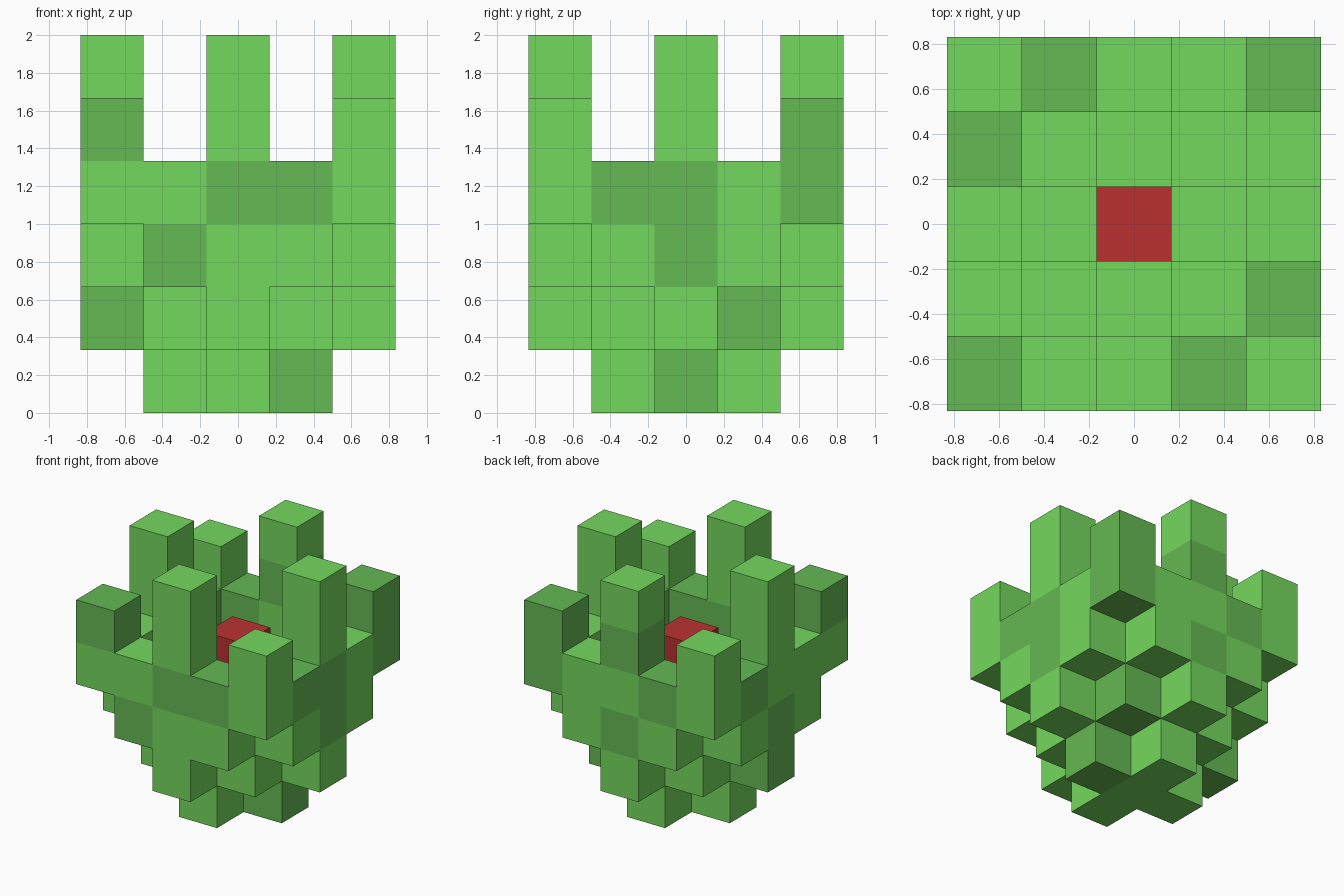
import bpy
import bmesh
from mathutils import Vector

cube = bpy.data.objects.get("Cube")
if cube:
    bpy.data.objects.remove(cube, do_unlink=True)

S = 1 / 3            # edge length of one block
N = 5                # blocks across


def material(name, rgb):
    m = bpy.data.materials.new(name)
    m.use_nodes = True
    m.diffuse_color = (*rgb, 1)
    bsdf = next(n for n in m.node_tree.nodes if n.type == 'BSDF_PRINCIPLED')
    bsdf.inputs["Base Color"].default_value = (*rgb, 1)
    return m


MATS = [material("light_green", (0.175, 0.688, 0.113)),
        material("dark_green", (0.129, 0.486, 0.087)),
        material("red", (0.493, 0.031, 0.031))]


def dist(x, y):
    return abs(x - 2) + abs(y - 2)


def on_rim(x, y):
    return max(abs(x - 2), abs(y - 2)) == 2


GRID = [(x, y) for x in range(N) for y in range(N)]

# Parts as sets of block coordinates (x, y, layer)
parts = {
    "foot": {(x, y, 0) for x, y in GRID if dist(x, y) <= 1},
    "lower_bowl": {(x, y, 1) for x, y in GRID if dist(x, y) <= 2},
    "upper_bowl": {(x, y, 2) for x, y in GRID if dist(x, y) in (2, 3)},
    "rim": {(x, y, 3) for x, y in GRID if on_rim(x, y)},
    "corner_spikes": {(x, y, 4) for x in (0, 4) for y in (0, 4)},
    "side_spikes": {(x, y, z) for x, y in ((0, 2), (4, 2), (2, 0), (2, 4)) for z in (4, 5)},
    "core": {(2, 2, z) for z in (2, 3)},
}
solid = set().union(*parts.values())

# Blocks in the darker green
DARK = {(3, 2, 0), (0, 2, 1), (3, 3, 1),
        (1, 0, 2), (4, 2, 2), (2, 4, 2), (0, 2, 2),
        (2, 0, 3), (3, 0, 3), (4, 1, 3), (4, 2, 3), (4, 4, 3), (0, 3, 3), (1, 4, 3),
        (0, 0, 4), (4, 4, 4), (2, 4, 4)}


def build(name, cells):
    """Join blocks into one mesh, keeping only the exposed faces."""
    bm = bmesh.new()
    for cell in sorted(cells):
        mat = 2 if name == "core" else int(cell in DARK)
        centre = Vector((cell[0] - 2, cell[1] - 2, cell[2] + 0.5))
        for axis in range(3):
            for sign in (-1, 1):
                n = Vector((0, 0, 0))
                n[axis] = sign
                if tuple(int(c + d) for c, d in zip(cell, n)) in solid:
                    continue
                u = Vector((0, 0, 0))
                u[(axis + 1) % 3] = 1
                v = n.cross(u)
                corners = [centre + (n + a * u + b * v) / 2
                           for a, b in ((-1, -1), (1, -1), (1, 1), (-1, 1))]
                face = bm.faces.new([bm.verts.new(p * S) for p in corners])
                face.material_index = mat
    bmesh.ops.remove_doubles(bm, verts=bm.verts, dist=1e-4)
    mesh = bpy.data.meshes.new(name)
    bm.to_mesh(mesh)
    bm.free()
    for m in MATS:
        mesh.materials.append(m)
    obj = bpy.data.objects.new(name, mesh)
    bpy.context.scene.collection.objects.link(obj)


for name, cells in parts.items():
    build(name, cells)
